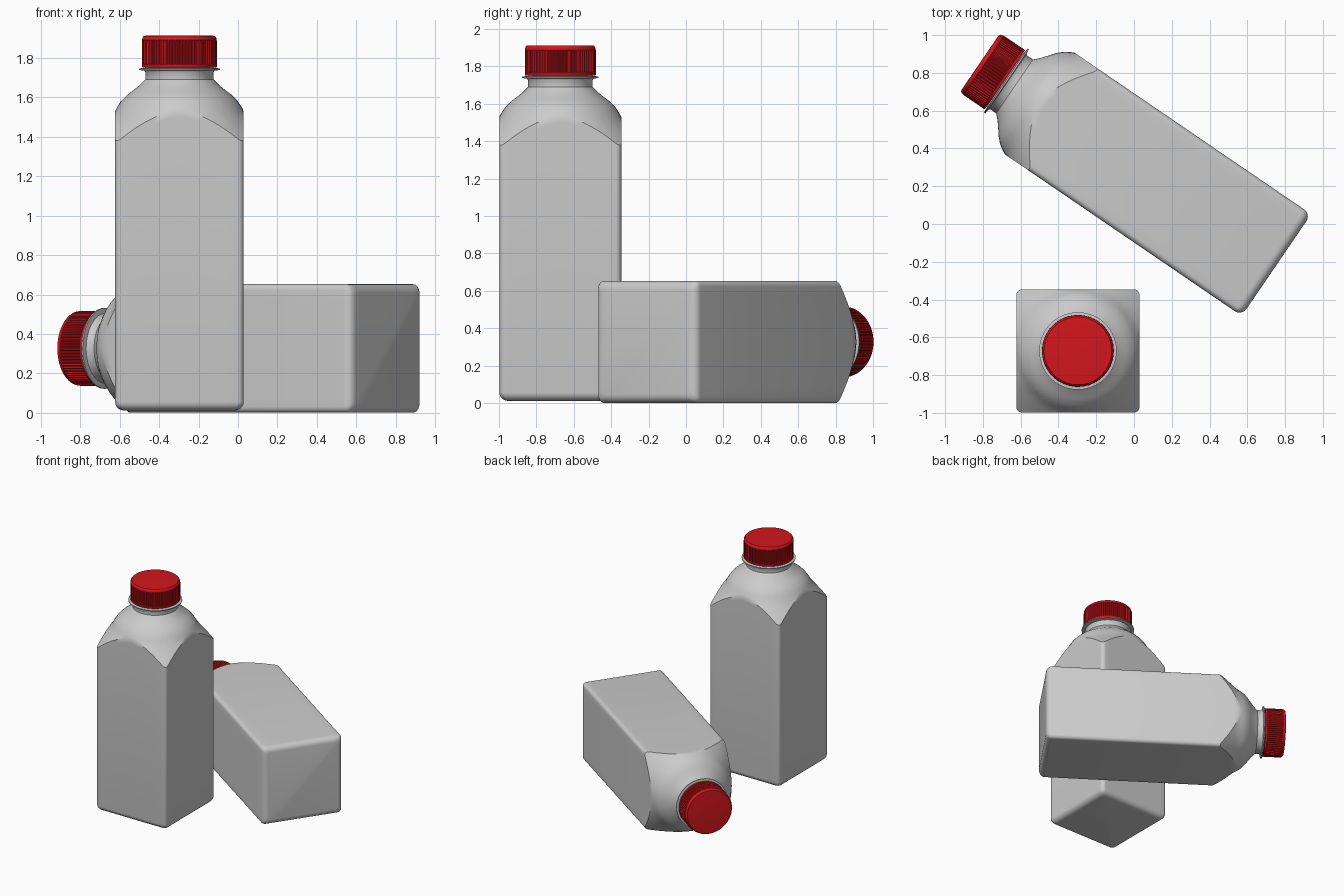
import bpy, bmesh
from math import pi, sin, cos, hypot, radians
from mathutils import Vector

if "Cube" in bpy.data.objects:
    bpy.data.objects.remove(bpy.data.objects["Cube"])

HALF, CORNER, NECK = 0.326, 0.03, 0.173
# shoulder profile of revolution: (radius, height)
SHOULDER = [(0.173, 1.69), (0.20, 1.663), (0.228, 1.64), (0.265, 1.612), (0.295, 1.582),
            (0.315, 1.552), (0.328, 1.525), (0.36, 1.485), (0.40, 1.437), (0.45, 1.378)]


def shoulder_z(r):
    for (r0, z0), (r1, z1) in zip(SHOULDER, SHOULDER[1:]):
        if r <= r1:
            return z0 + (z1 - z0) * (r - r0) / (r1 - r0)
    return SHOULDER[-1][1]


def rounded_square():
    quarter, n = [], 14
    c = HALF - CORNER
    for i in range(n):
        quarter.append(Vector((HALF, -c + 2 * c * i / n)))
    for i in range(6):
        a = pi / 2 * i / 6
        quarter.append(Vector((c + CORNER * cos(a), c + CORNER * sin(a))))
    pts = []
    for q in range(4):
        for p in quarter:
            x, y = p
            for _ in range(q):
                x, y = -y, x
            pts.append(Vector((x, y)))
    return pts


def loft(name, rows, angle):
    bm = bmesh.new()
    rings = [[bm.verts.new(p) for p in row] for row in rows]
    n = len(rings[0])
    for a, b in zip(rings, rings[1:]):
        for i in range(n):
            j = (i + 1) % n
            bm.faces.new((a[i], a[j], b[j], b[i]))
    bm.faces.new(rings[0][::-1])
    bm.faces.new(rings[-1])
    me = bpy.data.meshes.new(name)
    bm.to_mesh(me)
    bm.free()
    me.shade_smooth()
    me.set_sharp_from_angle(angle=radians(angle))
    return me


# bottle body: square prism running into a round shoulder, neck and collar
sq = rounded_square()
rows = []
for k in range(6):
    a = pi / 2 * k / 5
    s = 1 - 0.045 * (1 - sin(a)) / HALF
    rows.append([(p.x * s, p.y * s, 0.012 + 0.045 * (1 - cos(a))) for p in sq])
rows.append([(p.x, p.y, shoulder_z(p.length) - 0.03) for p in sq])
for k in range(17):
    row = []
    for p in sq:
        r = p.length + (NECK - p.length) * k / 16
        d = p.normalized() * r
        row.append((d.x, d.y, shoulder_z(r)))
    rows.append(row)
for r, z in [(0.172, 1.725), (0.178, 1.735), (0.205, 1.738), (0.205, 1.746),
             (0.175, 1.749), (0.165, 1.752), (0.165, 1.88)]:
    rows.append([(*(p.normalized() * r), z) for p in sq])
body_mesh = loft("bottle_body", rows, 40)

# screw cap: ribbed side, plain bottom band and softened top edge
RIBS = 72
rows = []
for r, z, depth in [(0.17, 1.752, 0), (0.188, 1.752, 0), (0.19, 1.756, 0), (0.19, 1.766, 0),
                    (0.19, 1.769, 0.006), (0.19, 1.885, 0.006), (0.189, 1.889, 0),
                    (0.188, 1.898, 0), (0.185, 1.905, 0), (0.179, 1.911, 0), (0.17, 1.912, 0)]:
    row = []
    for i in range(RIBS * 4):
        a = 2 * pi * i / (RIBS * 4)
        rr = r - (depth if i % 4 < 2 else 0)
        row.append((rr * cos(a), rr * sin(a), z))
    rows.append(row)
cap_mesh = loft("cap", rows, 30)
red = bpy.data.materials.new("red_plastic")
red.diffuse_color = (0.65, 0.008, 0.012, 1)
red.use_nodes = True
red.node_tree.nodes["Principled BSDF"].inputs["Base Color"].default_value = red.diffuse_color
cap_mesh.materials.append(red)

# one bottle standing, one lying on its side
for label, loc, rot in [
        ("standing", (-0.297, -0.672, 0.0), (0, 0, 0)),
        ("lying", (0.764, -0.224, 0.327), (0, pi / 2, radians(145.7)))]:
    for part, mesh in (("bottle", body_mesh), ("cap", cap_mesh)):
        ob = bpy.data.objects.new(f"{label}_{part}", mesh)
        ob.location, ob.rotation_euler = loc, rot
        bpy.context.collection.objects.link(ob)
